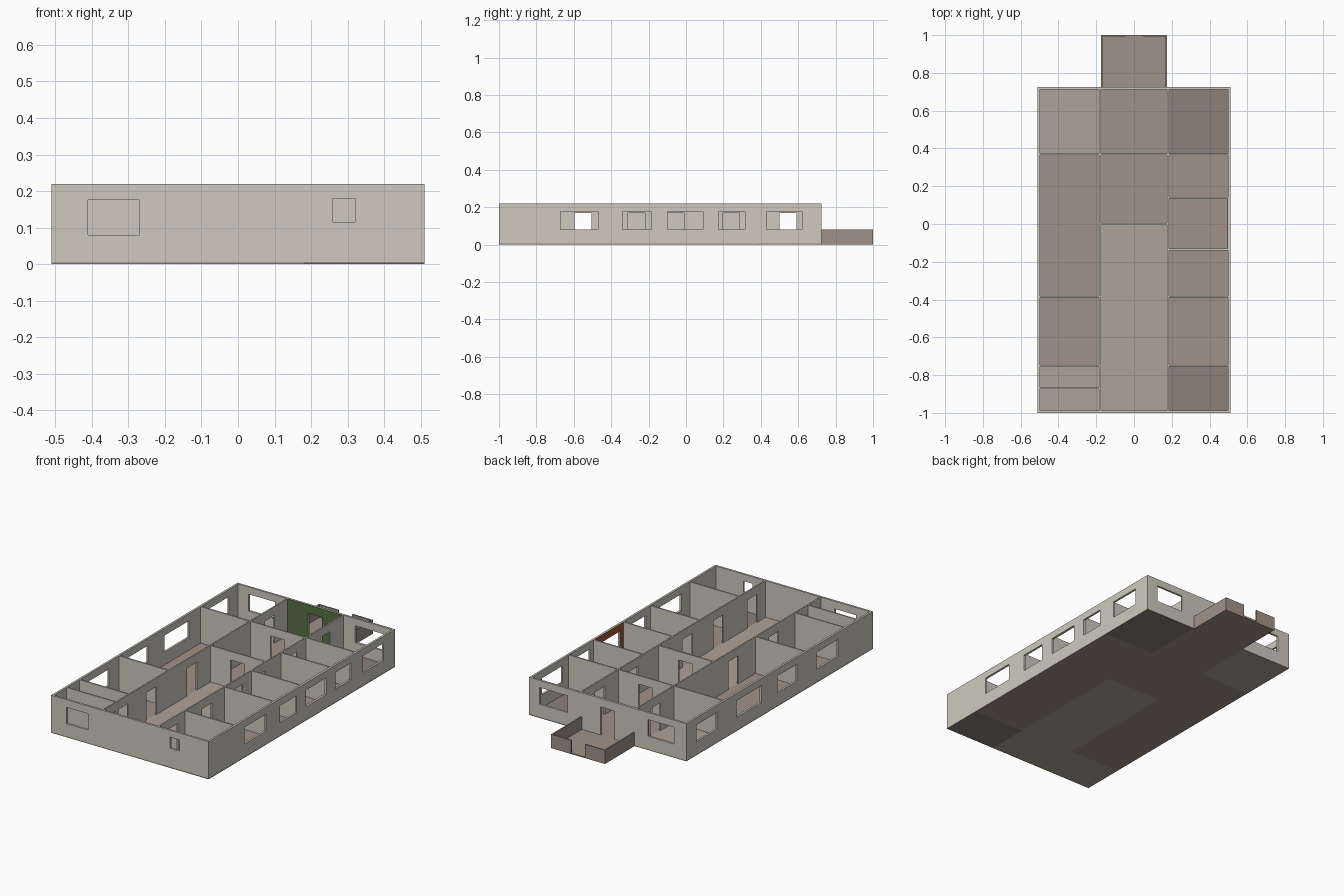
import bpy, bmesh

if "Cube" in bpy.data.objects:
    bpy.data.objects.remove(bpy.data.objects["Cube"])

def material(name, rgb):
    m = bpy.data.materials.new(name)
    m.diffuse_color = (*rgb, 1)
    m.use_nodes = True
    m.node_tree.nodes["Principled BSDF"].inputs["Base Color"].default_value = m.diffuse_color
    return m

PLASTER = material("plaster", (0.62, 0.59, 0.53))
TILE = material("light_tile", (0.42, 0.37, 0.31))
WOOD = material("wood_floor", (0.35, 0.29, 0.25))
DARK = material("dark_floor", (0.26, 0.22, 0.19))
GREEN = material("green_paint", (0.09, 0.16, 0.06))
RUST = material("rust_paint", (0.35, 0.09, 0.03))

FLOOR, TOP = 0.006, 0.22
OUT, IN = 0.012, 0.008          # outer and inner wall thickness

def finish(bm, name, mat):
    bmesh.ops.recalc_face_normals(bm, faces=bm.faces)
    me = bpy.data.meshes.new(name)
    bm.to_mesh(me)
    bm.free()
    me.materials.append(mat)
    ob = bpy.data.objects.new(name, me)
    bpy.context.collection.objects.link(ob)
    return ob

def box(name, x0, x1, y0, y1, z0, z1, mat):
    bm = bmesh.new()
    bmesh.ops.create_cube(bm, size=1)
    for v in bm.verts:
        v.co = (x0 if v.co.x < 0 else x1, y0 if v.co.y < 0 else y1, z0 if v.co.z < 0 else z1)
    return finish(bm, name, mat)

def wall(name, axis, pos, a, b, holes=(), thick=IN, top=TOP, mat=PLASTER):
    """Wall running along axis from a to b, starting at pos; holes are (lo, hi, z_lo, z_hi)."""
    us = sorted({a, b, *(h[0] for h in holes), *(h[1] for h in holes)})
    zs = sorted({FLOOR, top, *(h[2] for h in holes), *(h[3] for h in holes)})
    point = (lambda u, z: (u, pos, z)) if axis == "x" else (lambda u, z: (pos, u, z))
    bm = bmesh.new()
    for u0, u1 in zip(us, us[1:]):
        for z0, z1 in zip(zs, zs[1:]):
            u, z = (u0 + u1) / 2, (z0 + z1) / 2
            if any(h[0] < u < h[1] and h[2] < z < h[3] for h in holes):
                continue
            bm.faces.new([bm.verts.new(point(*p)) for p in ((u0, z0), (u1, z0), (u1, z1), (u0, z1))])
    bmesh.ops.remove_doubles(bm, verts=bm.verts, dist=1e-5)
    ext = bmesh.ops.extrude_face_region(bm, geom=bm.faces[:], use_keep_orig=True)
    vs = [g for g in ext["geom"] if isinstance(g, bmesh.types.BMVert)]
    bmesh.ops.translate(bm, verts=vs, vec=(0, thick, 0) if axis == "x" else (thick, 0, 0))
    return finish(bm, name, mat)

def door(lo, w=0.09):
    return (lo, lo + w, FLOOR, 0.17)

def window(lo, hi, z0=0.08, z1=0.178):
    return (lo, hi, z0, z1)

# Floors of each column of rooms
X, Y0, Y1 = 0.51, -1.0, 0.725
columns = {
    "left": (-X, -0.18, [Y0, -0.87, -0.75, -0.385, 0.37, Y1], [TILE, TILE, WOOD, WOOD, TILE]),
    "middle": (-0.18, 0.18, [Y0, 0.0, 0.37, Y1], [TILE, WOOD, WOOD]),
    "right": (0.18, X, [Y0, -0.75, -0.385, -0.135, 0.14, 0.37, Y1], [DARK, WOOD, WOOD, WOOD, WOOD, DARK]),
}
for col, (x0, x1, ys, mats) in columns.items():
    for i, m in enumerate(mats):
        box(f"{col}_floor_{i + 1}", x0, x1, ys[i], ys[i + 1], 0, FLOOR, m)

# Outer walls
wall("front_wall", "x", Y0, -X, X,
     [window(-0.41, -0.27, 0.08, 0.175), window(0.26, 0.32, 0.115, 0.18)], OUT)
wall("back_wall", "x", Y1 - OUT, -X, X,
     [window(-0.43, -0.26), door(-0.045), window(0.26, 0.44)], OUT)
right_windows = [window(-0.67, -0.47), window(-0.34, -0.185), window(-0.10, 0.09),
                 window(0.175, 0.315), window(0.43, 0.62)]
wall("right_wall", "y", X - OUT, Y0 + OUT, Y1 - OUT, right_windows, OUT)
wall("left_wall", "y", -X, Y0 + OUT, Y1 - OUT,
     [window(-0.68, -0.48), window(-0.30, -0.12), window(0.03, 0.26), window(0.44, 0.63)], OUT)

# Corridor walls with doors
wall("right_corridor_wall", "y", 0.18 - IN / 2, Y0 + OUT, Y1 - OUT,
     [door(y) for y in (-0.91, -0.595, -0.31, -0.10, 0.195, 0.50)])
wall("left_corridor_wall", "y", -0.18 - IN / 2, Y0 + OUT, Y1 - OUT,
     [door(-0.97), door(-0.855), door(-0.595), door(-0.22), door(0.50)])

# Partitions between rooms
xi, xc = X - OUT, 0.18 + IN / 2
for y in (-0.87, -0.75, -0.385, 0.37):
    wall("left_partition", "x", y - IN / 2, -xi, -xc)
for y in (-0.75, -0.385, -0.135, 0.14, 0.37):
    wall("right_partition", "x", y - IN / 2, xc, xi)
for y in (0.0, 0.37):
    wall("hall_partition", "x", y - IN / 2, -0.18 + IN / 2, 0.18 - IN / 2, [door(-0.045)])

# Painted accent walls inside
wall("green_accent_wall", "x", Y1 - OUT - 0.002, -0.176, 0.176, [door(-0.045)], 0.002, mat=GREEN)
wall("rust_accent_wall", "y", X - OUT - 0.002, -0.131, 0.136, [right_windows[2]], 0.002, mat=RUST)

# Porch with low parapet and entrance gap
P = 0.175
box("porch_floor", -P, P, Y1, 1.0, 0, FLOOR, WOOD)
for side, x in (("left", -P), ("right", P - IN)):
    wall(f"porch_{side}_parapet", "y", x, Y1, 1.0 - IN, top=0.08, mat=WOOD)
wall("porch_left_front_parapet", "x", 1.0 - IN, -P, -0.045, top=0.08, mat=WOOD)
wall("porch_right_front_parapet", "x", 1.0 - IN, 0.045, P, top=0.08, mat=WOOD)
